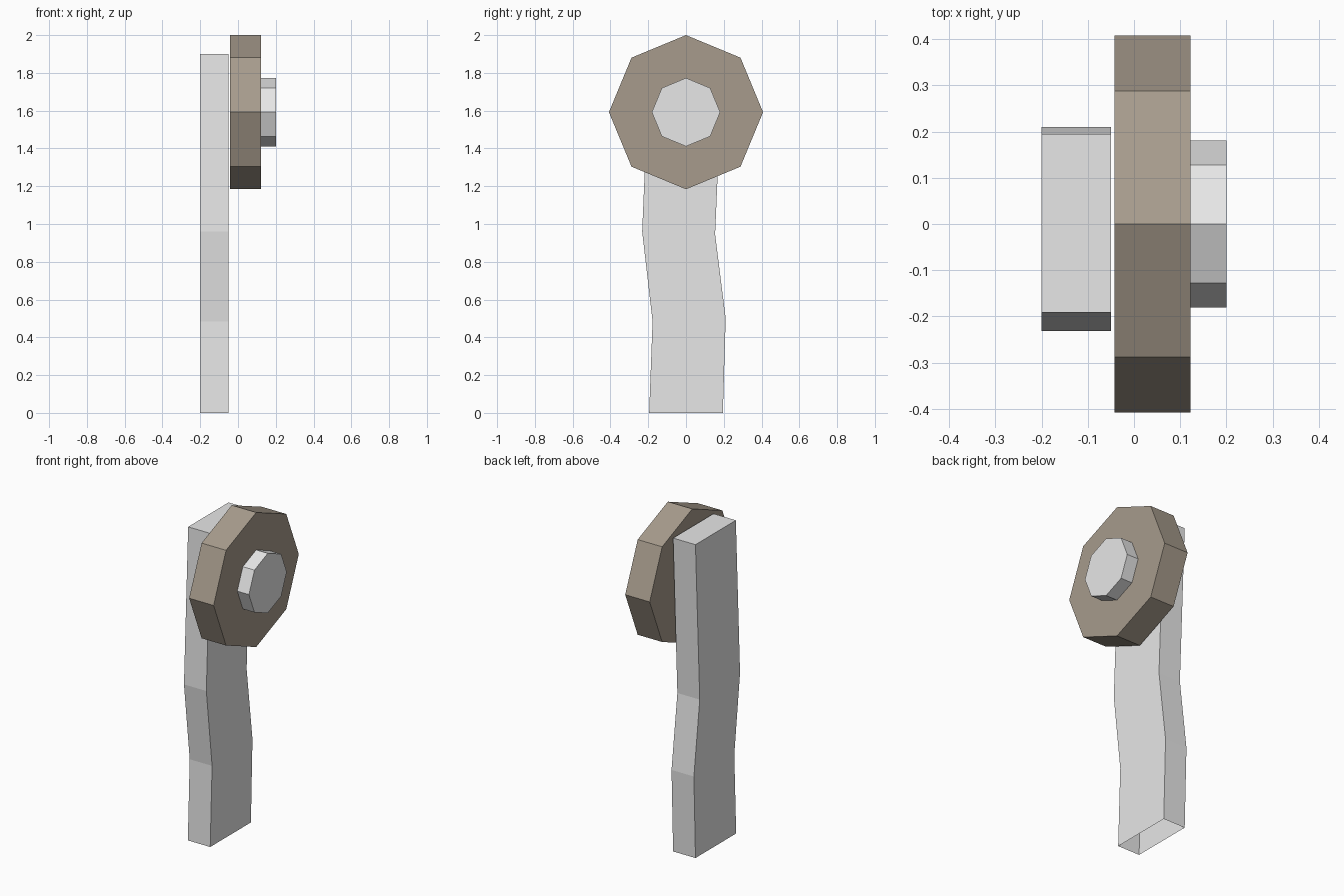
import bpy, bmesh, math

if "Cube" in bpy.data.objects:
    bpy.data.objects.remove(bpy.data.objects["Cube"])


def material(name, rgb):
    m = bpy.data.materials.new(name)
    m.diffuse_color = (*rgb, 1)
    m.use_nodes = True
    m.node_tree.nodes["Principled BSDF"].inputs["Base Color"].default_value = m.diffuse_color
    return m


def extrude_profile(name, profile, x0, x1, mat, open_edge=None):
    """Extrude a (y, z) outline along x; open_edge leaves one side wall out."""
    bm = bmesh.new()
    near = [bm.verts.new((x0, y, z)) for y, z in profile]
    far = [bm.verts.new((x1, y, z)) for y, z in profile]
    n = len(profile)
    bm.faces.new(near[::-1])
    bm.faces.new(far)
    for i in range(n):
        if i != open_edge:
            j = (i + 1) % n
            bm.faces.new((near[i], near[j], far[j], far[i]))
    me = bpy.data.meshes.new(name)
    bm.to_mesh(me)
    bm.free()
    me.materials.append(mat)
    ob = bpy.data.objects.new(name, me)
    bpy.context.collection.objects.link(ob)
    return ob


def octagon(radius, z):
    return [(radius * math.cos(i * math.pi / 4), z + radius * math.sin(i * math.pi / 4))
            for i in range(8)]


grey = material("light grey metal", (0.8, 0.8, 0.8))
brown = material("grey brown", (0.385, 0.33, 0.264))

# Bent strut, open at the bottom (first edge of the outline)
strut = [(-0.195, 0), (0.195, 0), (0.21, 0.5), (0.154, 0.945),
         (0.195, 1.9), (-0.192, 1.9), (-0.232, 0.96), (-0.177, 0.485)]
extrude_profile("strut", strut, -0.2, -0.05, grey, open_edge=0)

# Eight-sided wheel and its hub
extrude_profile("wheel", octagon(0.408, 1.592), -0.042, 0.122, brown)
extrude_profile("hub", octagon(0.181, 1.592), 0.122, 0.2, grey)
